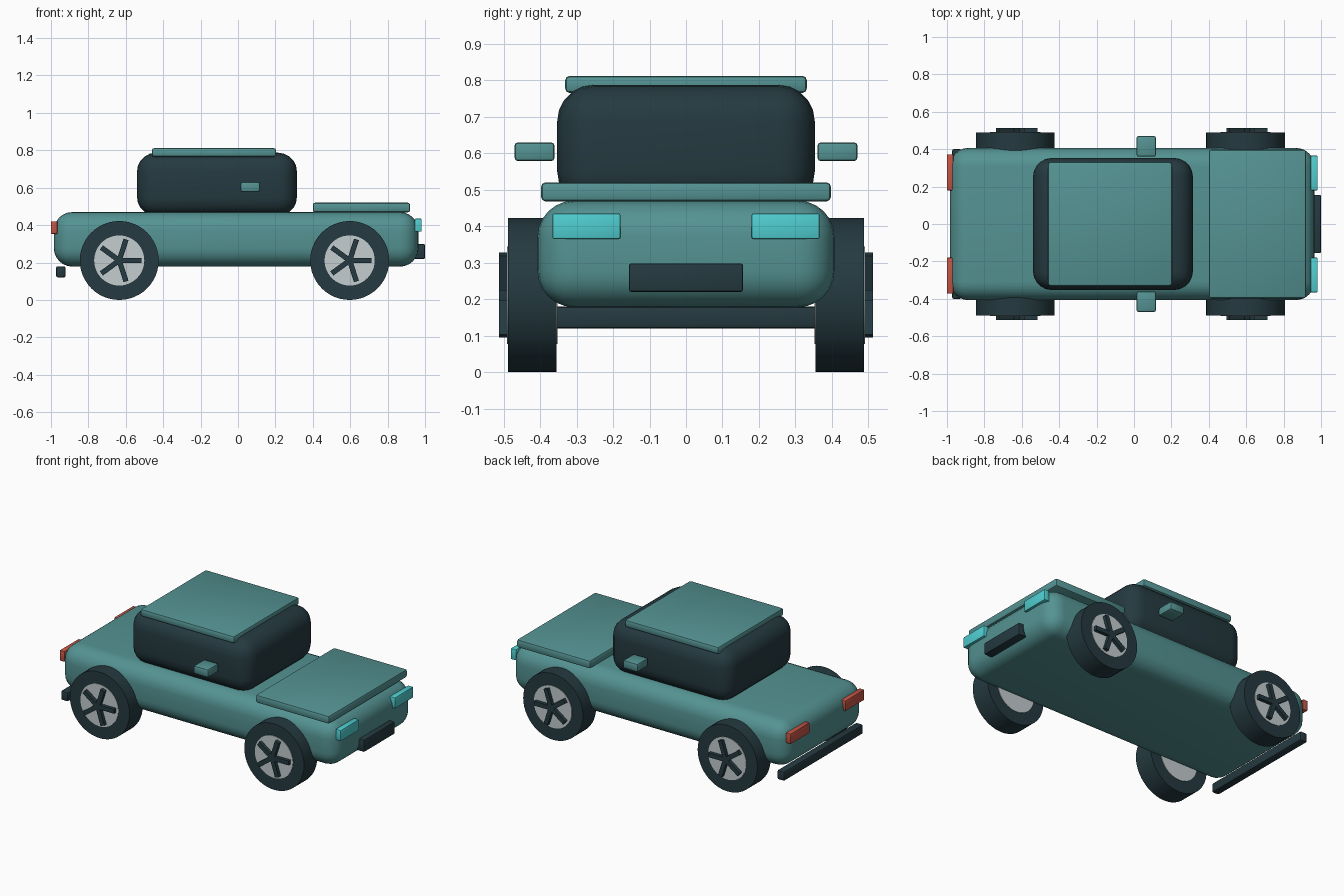
import bpy
import bmesh
import math
from mathutils import Matrix, Vector

cube = bpy.data.objects.get("Cube")
if cube:
    bpy.data.objects.remove(cube, do_unlink=True)


def material(name, rgb):
    mat = bpy.data.materials.new(name)
    mat.use_nodes = True
    color = (*rgb, 1.0)
    mat.diffuse_color = color
    mat.node_tree.nodes["Principled BSDF"].inputs["Base Color"].default_value = color
    return mat


TEAL = material("teal paint", (0.09, 0.29, 0.29))
DARK = material("dark rubber and glass", (0.018, 0.042, 0.052))
SILVER = material("pale silver", (0.55, 0.61, 0.62))
CYAN = material("cyan lamp", (0.08, 0.62, 0.64))
RED = material("red lamp", (0.55, 0.09, 0.06))


def finish(name, bm, mat):
    mesh = bpy.data.meshes.new(name)
    bm.to_mesh(mesh)
    bm.free()
    mesh.materials.append(mat)
    obj = bpy.data.objects.new(name, mesh)
    bpy.context.collection.objects.link(obj)
    bpy.ops.object.select_all(action="DESELECT")
    obj.select_set(True)
    bpy.context.view_layer.objects.active = obj
    bpy.ops.object.shade_smooth_by_angle(angle=math.radians(35))
    return obj


def box(name, xs, ys, zs, mat, radius=0.01, segments=2):
    """Rounded box given by its extent on each axis."""
    bm = bmesh.new()
    bmesh.ops.create_cube(bm, size=1)
    for v in bm.verts:
        v.co = Vector([(r[0] + r[1]) / 2 + c * (r[1] - r[0]) for r, c in zip((xs, ys, zs), v.co)])
    bmesh.ops.bevel(bm, geom=bm.edges[:], offset=radius, segments=segments,
                    profile=0.5, affect="EDGES", clamp_overlap=True)
    return finish(name, bm, mat)


def disc(name, x, z, radius, y0, y1, mat, sides=48):
    """Cylinder whose axle runs along y."""
    bm = bmesh.new()
    place = Matrix.Translation((x, (y0 + y1) / 2, z)) @ Matrix.Rotation(math.pi / 2, 4, "X")
    bmesh.ops.create_cone(bm, cap_ends=True, segments=sides, radius1=radius,
                          radius2=radius, depth=abs(y1 - y0), matrix=place)
    return finish(name, bm, mat)


def spokes(name, x, z, y0, y1, mat, count=5, length=0.118, width=0.028):
    """Star of flat bars fanned around the axle."""
    bm = bmesh.new()
    for i in range(count):
        place = (Matrix.Translation((x, (y0 + y1) / 2, z))
                 @ Matrix.Rotation(-math.tau * i / count, 4, "Y")
                 @ Matrix.Translation((length / 2, 0, 0))
                 @ Matrix.Diagonal((length, abs(y1 - y0), width, 1)))
        bmesh.ops.create_cube(bm, size=1, matrix=place)
    return finish(name, bm, mat)


# Body, cabin and panels
box("body", (-0.985, 0.965), (-0.407, 0.407), (0.178, 0.47), TEAL, 0.1, 6)
box("cabin", (-0.54, 0.315), (-0.353, 0.353), (0.45, 0.787), DARK, 0.1, 5)
box("roof_panel", (-0.46, 0.203), (-0.331, 0.331), (0.765, 0.812), TEAL, 0.012)
box("hood_panel", (0.4, 0.92), (-0.397, 0.397), (0.468, 0.52), TEAL, 0.012)

# Grille and rear bumper
box("grille", (0.94, 1.0), (-0.156, 0.156), (0.22, 0.298), DARK, 0.006)
box("rear_bumper", (-0.973, -0.922), (-0.4, 0.4), (0.12, 0.18), DARK, 0.01)

# Parts repeated on both sides
for side, s in (("left", 1), ("right", -1)):
    def span(a, b):
        return tuple(sorted((s * a, s * b)))

    box(side + "_mirror", (0.014, 0.117), span(0.36, 0.47), (0.578, 0.63), TEAL, 0.01)
    box(side + "_headlight", (0.945, 0.982), span(0.18, 0.366), (0.365, 0.435), CYAN, 0.005)
    box(side + "_tail_light", (-1.0, -0.965), span(0.18, 0.372), (0.353, 0.42), RED, 0.005)
    for end, x in (("front", 0.597), ("rear", -0.635)):
        label = end + "_" + side
        disc(label + "_tyre", x, 0.211, 0.211, s * 0.355, s * 0.488, DARK)
        disc(label + "_rim", x, 0.211, 0.134, s * 0.352, s * 0.491, SILVER)
        spokes(label + "_spokes", x, 0.211, s * 0.48, s * 0.513, DARK)
